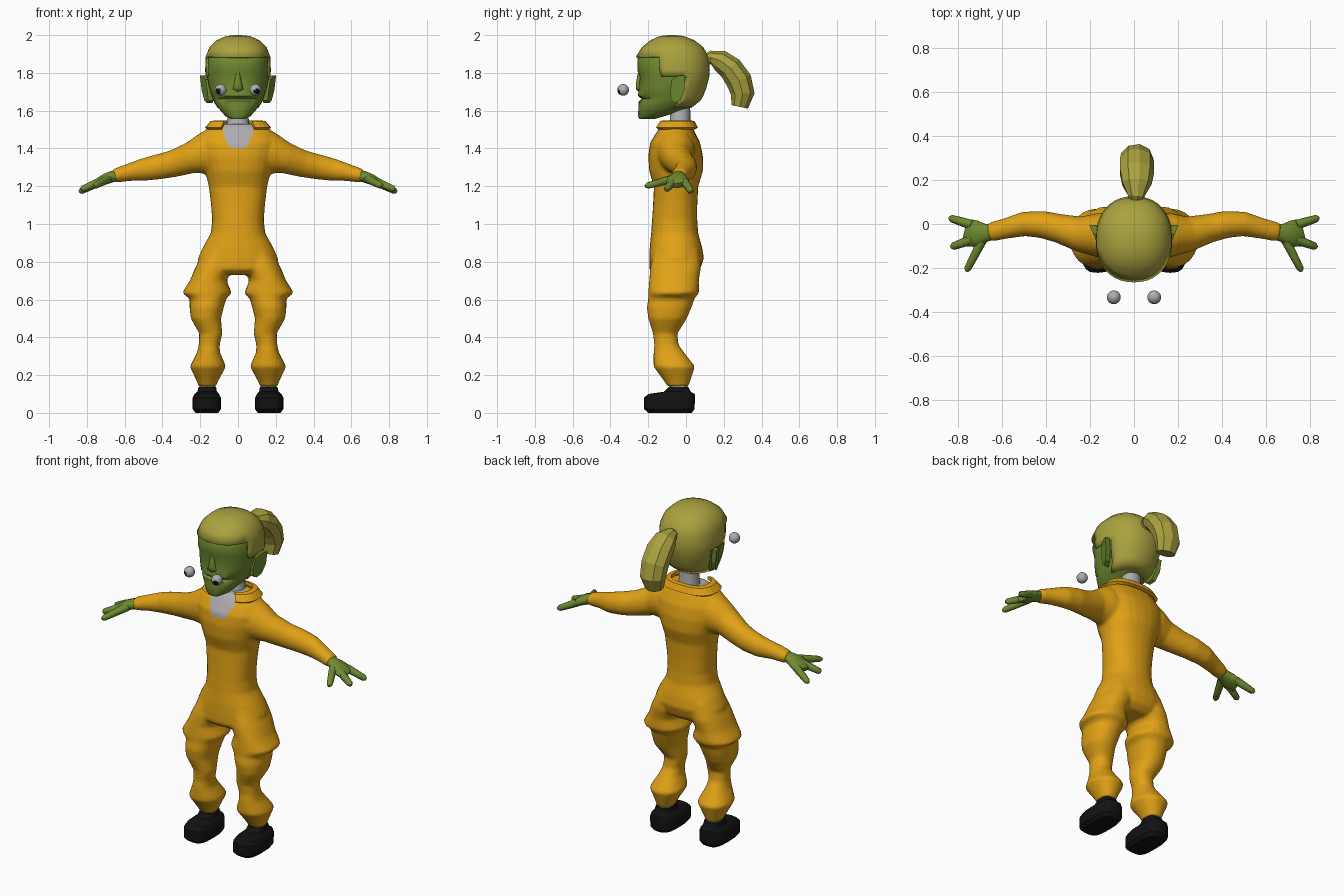
import bpy, bmesh, math
from mathutils import Vector


def mat(name, rgb):
    m = bpy.data.materials.new(name)
    m.diffuse_color = (*rgb, 1)
    return m


ORANGE = mat("orange_cloth", (0.75, 0.36, 0.008))
SKIN = mat("green_skin", (0.16, 0.26, 0.03))
HAIR = mat("olive_hair", (0.40, 0.36, 0.05))
GREY = mat("grey_cloth", (0.42, 0.42, 0.44))
BLACK = mat("black", (0.006, 0.006, 0.006))


def bridge(bm, rings, skip=None, caps=True):
    """Skin a list of point rings; skip(row, column) leaves a hole."""
    vs = [[bm.verts.new(p) for p in r] for r in rings]
    n = len(vs[0])
    for i in range(len(vs) - 1):
        for j in range(n):
            if not (skip and skip(i, j)):
                k = (j + 1) % n
                bm.faces.new((vs[i][j], vs[i][k], vs[i + 1][k], vs[i + 1][j]))
    if caps:
        bm.faces.new(vs[0][::-1])
        bm.faces.new(vs[-1])


def stack(bm, rows, n=24, p=2.2, s=1, **kw):
    """Horizontal rings, rows of (z, x0, x1, y0, y1); column 0 is the front."""
    def f(v):
        return math.copysign(abs(v) ** (2 / p), v)
    rings = []
    for z, x0, x1, y0, y1 in rows:
        rings.append([(s * ((x0 + x1) / 2 + (x1 - x0) / 2 * f(math.sin(a))),
                       (y0 + y1) / 2 - (y1 - y0) / 2 * f(math.cos(a)), z)
                      for a in (math.tau * j / n for j in range(n))])
    bridge(bm, rings, **kw)


def tube(bm, rows, n=12, side=(0, 1, 0), s=1):
    """Rings across a path, rows of (x, y, z, side radius, up radius)."""
    pts = [Vector(r[:3]) for r in rows]
    rings = []
    for i, r in enumerate(rows):
        t = (pts[min(i + 1, len(pts) - 1)] - pts[max(i - 1, 0)]).normalized()
        v = t.cross(Vector(side)).normalized()
        u = v.cross(t)
        ring = [pts[i] + u * r[3] * math.cos(a) + v * r[4] * math.sin(a)
                for a in (math.tau * j / n for j in range(n))]
        rings.append([(s * q.x, q.y, q.z) for q in ring])
    bridge(bm, rings)


def finish(name, bm, material, smooth=True, angle=50):
    bmesh.ops.remove_doubles(bm, verts=bm.verts, dist=1e-5)
    bmesh.ops.recalc_face_normals(bm, faces=bm.faces)
    me = bpy.data.meshes.new(name)
    bm.to_mesh(me)
    bm.free()
    me.materials.append(material)
    ob = bpy.data.objects.new(name, me)
    bpy.context.collection.objects.link(ob)
    if smooth:
        bpy.ops.object.select_all(action='DESELECT')
        ob.select_set(True)
        bpy.context.view_layer.objects.active = ob
        bpy.ops.object.shade_smooth_by_angle(angle=math.radians(angle))
    return ob


def sym(rows):
    return [(z, -w, w, a, b) for z, w, a, b in rows]


# Overalls: torso, legs and sleeves fused into one skin
bm = bmesh.new()
stack(bm, sym([(0.73, 0.15, -0.16, 0.04), (0.76, 0.21, -0.195, 0.075),
               (0.82, 0.212, -0.195, 0.095), (0.88, 0.185, -0.192, 0.085),
               (0.95, 0.145, -0.185, 0.065), (1.02, 0.137, -0.18, 0.06),
               (1.10, 0.143, -0.175, 0.06), (1.20, 0.155, -0.17, 0.065),
               (1.28, 0.175, -0.195, 0.09), (1.36, 0.20, -0.2, 0.09),
               (1.43, 0.215, -0.19, 0.075), (1.48, 0.195, -0.16, 0.05),
               (1.51, 0.16, -0.14, 0.035), (1.53, 0.11, -0.12, 0.025)]))
for s in (1, -1):
    stack(bm, [(0.14, 0.115, 0.21, -0.10, 0.015), (0.16, 0.11, 0.215, -0.11, 0.02),
               (0.245, 0.063, 0.255, -0.172, 0.048), (0.32, 0.095, 0.217, -0.172, -0.01),
               (0.36, 0.097, 0.208, -0.168, -0.04), (0.42, 0.083, 0.205, -0.175, -0.045),
               (0.50, 0.09, 0.25, -0.2, 0.005), (0.56, 0.075, 0.257, -0.208, 0.03),
               (0.605, 0.062, 0.255, -0.2, 0.045), (0.635, 0.032, 0.297, -0.2, 0.07),
               (0.70, 0.06, 0.255, -0.195, 0.068), (0.77, 0.03, 0.226, -0.19, 0.08),
               (0.86, 0.02, 0.18, -0.17, 0.07)], s=s)
    tube(bm, [(0.05, -0.05, 1.39, 0.08, 0.09), (0.17, -0.05, 1.375, 0.10, 0.115),
              (0.25, -0.045, 1.35, 0.08, 0.083), (0.34, -0.02, 1.32, 0.066, 0.072),
              (0.42, -0.002, 1.303, 0.062, 0.067), (0.50, 0.0, 1.288, 0.056, 0.06),
              (0.58, -0.02, 1.273, 0.047, 0.046), (0.645, -0.035, 1.257, 0.044, 0.038),
              (0.66, -0.038, 1.254, 0.04, 0.034)], n=20, s=s)
body = finish("overalls", bm, ORANGE)
m = body.modifiers.new("fuse", 'REMESH')
m.mode, m.voxel_size, m.use_smooth_shade = 'VOXEL', 0.0105, True
m = body.modifiers.new("soften", 'SMOOTH')
m.factor, m.iterations = 0.5, 4
dg = bpy.context.evaluated_depsgraph_get()
fused = bpy.data.meshes.new_from_object(body.evaluated_get(dg))
body.modifiers.clear()
body.data = fused
fused.materials.clear()
fused.materials.append(ORANGE)
fused.materials.append(GREY)
for poly in fused.polygons:
    c = poly.center
    poly.use_smooth = True
    # grey shirt showing in the open neck
    shirt = c.y < -0.03 and c.z > 1.4 and abs(c.x) < min(0.078, 0.04 + (c.z - 1.4) * 0.5)
    poly.material_index = int(shirt)

# Folded collar, open at the front
bm = bmesh.new()
stack(bm, sym([(1.54, 0.115, -0.125, 0.025), (1.537, 0.14, -0.14, 0.04),
               (1.505, 0.168, -0.16, 0.055)]), n=28, p=2.6,
      skip=lambda i, j: j < 2 or j > 25, caps=False)
collar = finish("collar", bm, ORANGE, False)
m = collar.modifiers.new("thick", 'SOLIDIFY')
m.thickness, m.offset = 0.018, 0

# Neck
bm = bmesh.new()
stack(bm, sym([(1.47, 0.075, -0.11, 0.03), (1.54, 0.058, -0.085, 0.025),
               (1.66, 0.05, -0.08, 0.02)]), n=16)
finish("neck", bm, GREY)

# Head, and a hair shell over it with the face left open
low = [(1.555, 0.035, -0.245, -0.17), (1.572, 0.068, -0.254, -0.11)]
high = [(1.615, 0.105, -0.252, 0.02), (1.65, 0.128, -0.25, 0.065),
        (1.663, 0.133, -0.236, 0.075), (1.678, 0.138, -0.254, 0.083),
        (1.72, 0.153, -0.25, 0.10), (1.78, 0.164, -0.244, 0.115),
        (1.815, 0.166, -0.258, 0.118), (1.885, 0.163, -0.257, 0.112),
        (1.93, 0.143, -0.225, 0.083), (1.966, 0.105, -0.18, 0.037),
        (1.988, 0.055, -0.13, -0.02), (1.993, 0.01, -0.085, -0.065)]
bm = bmesh.new()
stack(bm, sym(low + high), n=40, p=2.25)
finish("head", bm, SKIN, angle=40)


def face_opening(i, j):
    d = min(j, 39 - j)
    return i < 5 and d < 12 or i < 7 and d < 8


bm = bmesh.new()
g = 0.008
stack(bm, sym([(z + (g - 0.001 if z > 1.9 else 0), w + g, a - g, b + g)
               for z, w, a, b in high]),
      n=40, p=2.25, skip=face_opening, caps=False)
bm.verts.ensure_lookup_table()
bm.faces.new(bm.verts[-40:])
hair = finish("hair_cap", bm, HAIR, angle=40)
m = hair.modifiers.new("thick", 'SOLIDIFY')
m.thickness, m.offset = 0.012, -1

# Ponytail
bm = bmesh.new()
tube(bm, [(0.01, 0.09, 1.86, 0.03, 0.03), (0.01, 0.13, 1.882, 0.04, 0.036),
          (0.012, 0.18, 1.865, 0.068, 0.058), (0.012, 0.235, 1.825, 0.08, 0.066),
          (0.012, 0.28, 1.76, 0.08, 0.07), (0.012, 0.30, 1.69, 0.075, 0.064),
          (0.012, 0.285, 1.62, 0.055, 0.045)], n=9, side=(1, 0, 0))
finish("ponytail", bm, HAIR, False)

# Nose
bm = bmesh.new()
stack(bm, sym([(1.70, 0.012, -0.25, -0.22), (1.715, 0.03, -0.266, -0.22),
               (1.74, 0.022, -0.266, -0.22), (1.80, 0.01, -0.255, -0.22)]), n=10)
finish("nose", bm, SKIN)

for s, side in ((1, "left"), (-1, "right")):
    # Ear: a slanted plate that stands out toward the back
    bm = bmesh.new()
    outline = [(-0.085, 1.70), (-0.075, 1.765), (-0.04, 1.785), (-0.005, 1.785),
               (-0.008, 1.71), (-0.03, 1.655), (-0.06, 1.64), (-0.078, 1.655)]
    bridge(bm, [[(s * (x + (y + 0.085) * 0.4 + (z - 1.64) * 0.1), y, z) for y, z in outline]
                for x in (0.125, 0.155)])
    finish(side + "_ear", bm, SKIN, False)

    # Floating eye with a dark pupil
    bm = bmesh.new()
    bmesh.ops.create_uvsphere(bm, u_segments=20, v_segments=12, radius=0.031)
    look = Vector((0.3 if s > 0 else -0.5, -0.85, -0.25)).normalized()
    for f in bm.faces:
        f.material_index = int(f.calc_center_median().normalized().dot(look) > 0.85)
    bmesh.ops.translate(bm, verts=bm.verts, vec=(s * 0.092, -0.333, 1.71))
    finish(side + "_eye", bm, GREY).data.materials.append(BLACK)

    # Hand: palm, two fingers and a thumb
    bm = bmesh.new()
    tube(bm, [(0.635, -0.035, 1.257, 0.036, 0.03), (0.67, -0.04, 1.25, 0.04, 0.03),
              (0.71, -0.045, 1.234, 0.06, 0.028), (0.75, -0.04, 1.213, 0.062, 0.022),
              (0.765, -0.035, 1.205, 0.045, 0.015)], s=s)
    for base, tip in (((0.735, -0.005, 1.222), (0.84, 0.028, 1.17)),
                      ((0.735, -0.07, 1.222), (0.832, -0.105, 1.182)),
                      ((0.69, -0.075, 1.238), (0.762, -0.215, 1.20))):
        a, b = Vector(base), Vector(tip)
        tube(bm, [(*a.lerp(b, t), r, r) for t, r in
                  ((0, 0.023), (0.5, 0.02), (0.9, 0.017), (1, 0.008))], n=8, s=s)
    finish(side + "_hand", bm, SKIN)

    # Sock
    bm = bmesh.new()
    stack(bm, [(0.11, 0.12, 0.205, -0.085, 0.008), (0.17, 0.12, 0.205, -0.09, 0.008)],
          n=16, s=s)
    finish(side + "_sock", bm, GREY)

    # Shoe
    bm = bmesh.new()
    stack(bm, [(0.0, 0.105, 0.225, -0.20, 0.03), (0.02, 0.09, 0.24, -0.222, 0.045),
               (0.08, 0.09, 0.24, -0.222, 0.048), (0.10, 0.10, 0.23, -0.20, 0.046),
               (0.112, 0.112, 0.215, -0.115, 0.025), (0.138, 0.116, 0.209, -0.09, 0.012)],
          n=20, p=3.2, s=s)
    finish(side + "_shoe", bm, BLACK, angle=30)
